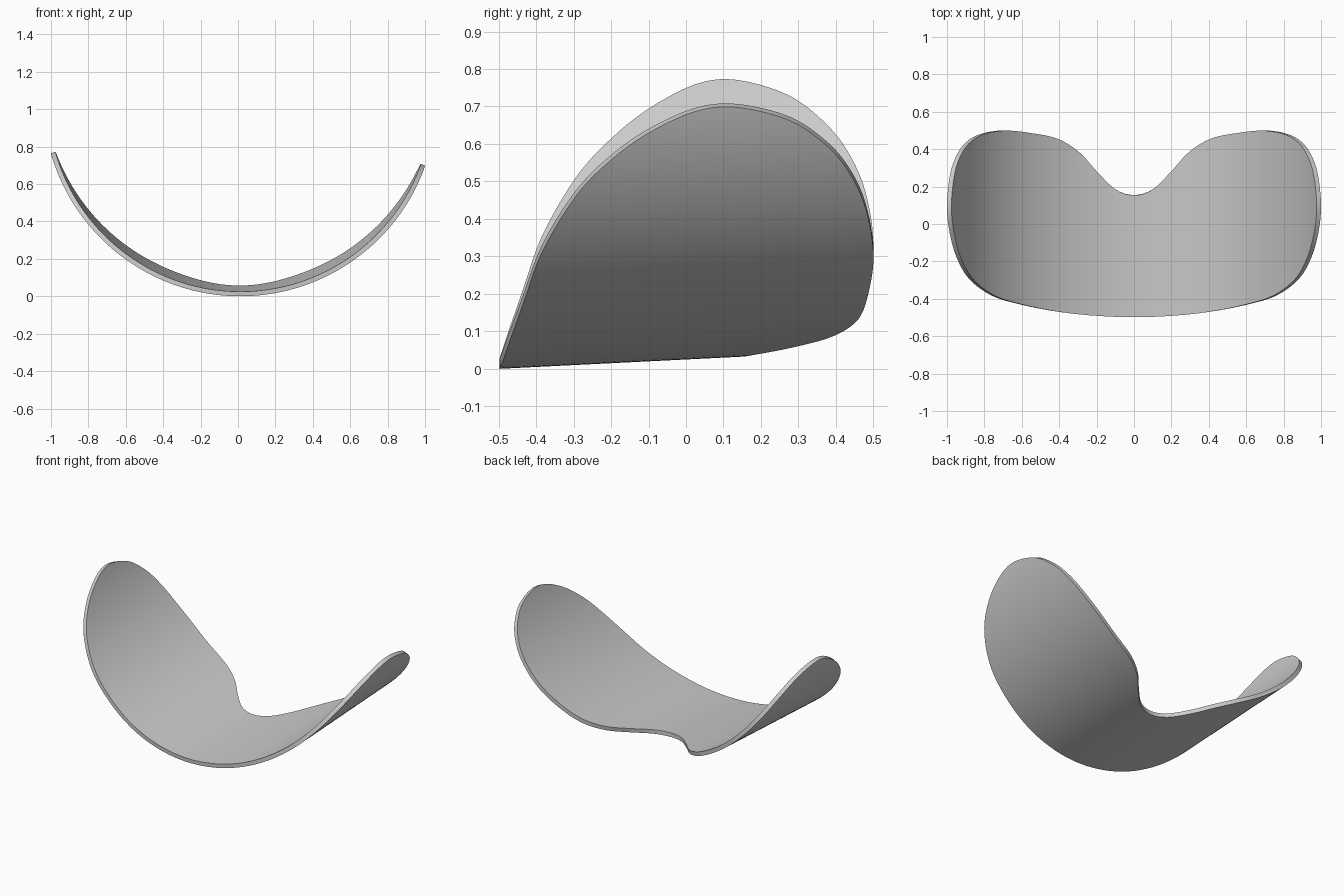
import bpy, bmesh, math

if "Cube" in bpy.data.objects:
    bpy.data.objects.remove(bpy.data.objects["Cube"])

RADIUS, AXIS_X, TILT, THICK = 1.064, 0.012, 0.05, 0.025
COLS, ROWS = 128, 6

# Half outline seen from above: front middle, round the end, to the back notch
HALF = [(0, -.497), (.2, -.49), (.4, -.47), (.6, -.432), (.76, -.383), (.88, -.295),
        (.948, -.18), (.987, -.04), (1, .1), (.984, .26), (.952, .36), (.905, .43),
        (.83, .478), (.71, .5), (.57, .488), (.42, .457), (.3, .385), (.2, .278),
        (.1, .185), (0, .155)]


def smooth_path(pts, steps=40):
    """Catmull-Rom path with mirrored end points."""
    p = [(-pts[1][0], pts[1][1])] + pts + [(-pts[-2][0], pts[-2][1])]
    out = []
    for i in range(1, len(p) - 2):
        for s in range(steps):
            t = s / steps
            out.append(tuple(
                0.5 * (2 * b + (c - a) * t + (2 * a - 5 * b + 4 * c - d) * t * t
                       + (3 * b - a - 3 * c + d) * t ** 3)
                for a, b, c, d in zip(p[i - 1], p[i], p[i + 1], p[i + 2])))
    return out + [pts[-1]]


path = smooth_path(HALF)
tip = max(range(len(path)), key=lambda i: path[i][0])
reach = path[tip][0]
front_edge = [(x / reach, y) for x, y in path[:tip + 1]]
back_edge = [(x / reach, y) for x, y in reversed(path[tip:])]


def y_at(edge, x):
    for (x0, y0), (x1, y1) in zip(edge, edge[1:]):
        if x <= x1:
            return y0 + (y1 - y0) * (x - x0) / max(x1 - x0, 1e-9)
    return edge[-1][1]


# Outer sheet: straight strips across a slightly tilted cylinder
bm = bmesh.new()
grid = []
for i in range(COLS + 1):
    x = math.sin(math.pi / 2 * (2 * i / COLS - 1))
    y0, y1 = y_at(front_edge, abs(x)), y_at(back_edge, abs(x))
    column = []
    for j in range(ROWS + 1):
        y = y0 + (y1 - y0) * j / ROWS
        z = RADIUS - math.sqrt(RADIUS ** 2 - (x - AXIS_X) ** 2) + TILT * (y + 0.5)
        column.append(bm.verts.new((x, y, z)))
    grid.append(column)
for a, b in zip(grid, grid[1:]):
    for j in range(ROWS):
        bm.faces.new((a[j], b[j], b[j + 1], a[j + 1]))
bmesh.ops.remove_doubles(bm, verts=bm.verts, dist=1e-5)

mesh = bpy.data.meshes.new("curved_shell")
bm.to_mesh(mesh)
bm.free()
shell = bpy.data.objects.new("curved_shell", mesh)
bpy.context.collection.objects.link(shell)

# Thickness grows towards the inside of the curve
solid = shell.modifiers.new("thickness", 'SOLIDIFY')
solid.thickness = THICK
solid.offset = 1
bpy.context.view_layer.objects.active = shell
shell.select_set(True)
bpy.ops.object.modifier_apply(modifier=solid.name)
bpy.ops.object.shade_smooth_by_angle(angle=math.radians(35))
